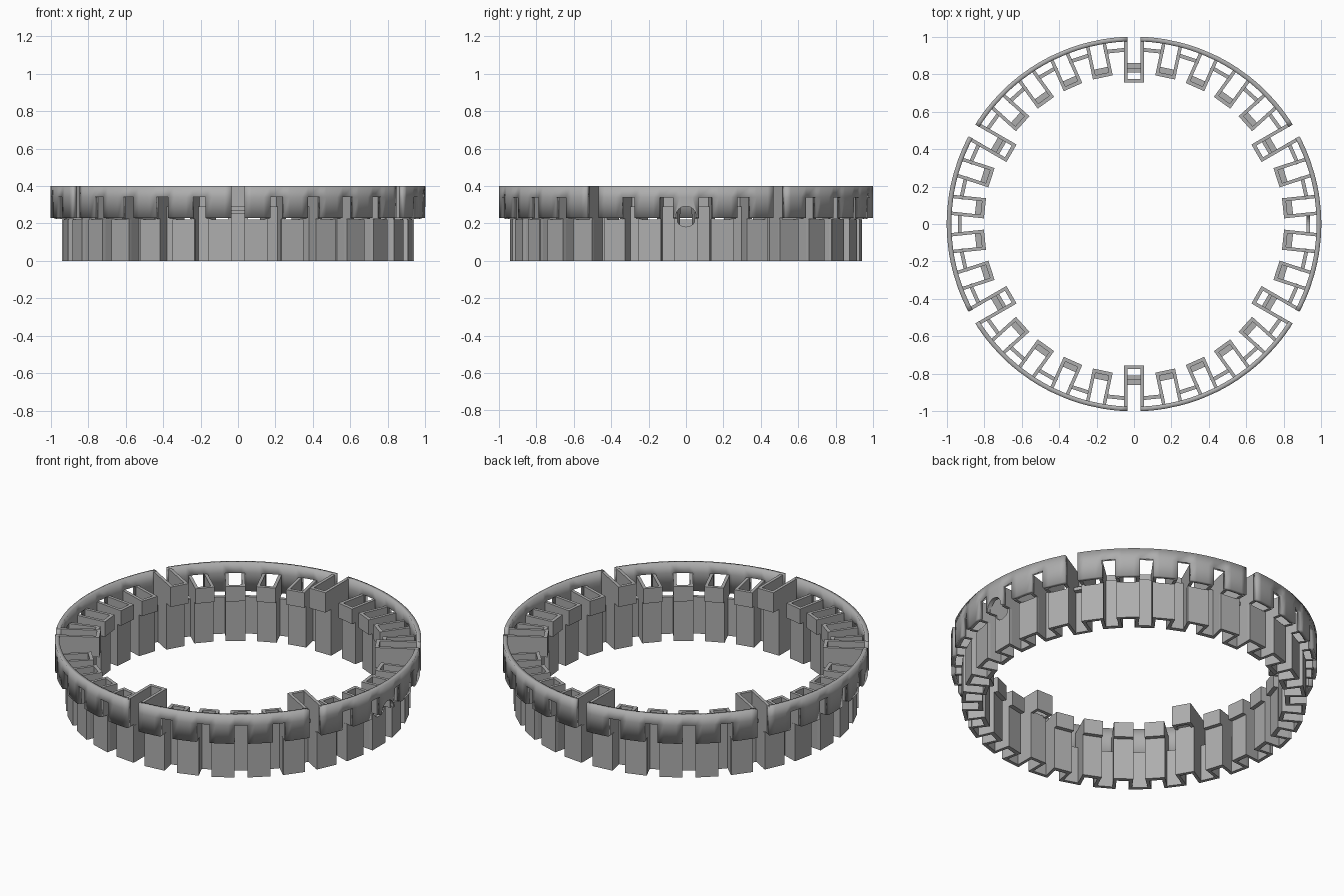
import bpy, bmesh, math
from mathutils import Matrix, Vector

if "Cube" in bpy.data.objects:
    bpy.data.objects.remove(bpy.data.objects["Cube"])

grey = bpy.data.materials.new("plain_grey")
grey.use_nodes = True
colour = (0.42, 0.42, 0.42, 1)
grey.diffuse_color = colour
grey.node_tree.nodes["Principled BSDF"].inputs["Base Color"].default_value = colour

PITCH = 12          # degrees between slots, every fifth one splits the ring
SLOT = 0.036        # half width of a slot
WALL = 0.018
RING_LOW, WINDOW_TOP, TOP = 0.23, 0.34, 0.40
slots = [(90 + PITCH * i, i % 5 == 0) for i in range(30)]


def make_object(name, bm):
    bmesh.ops.recalc_face_normals(bm, faces=bm.faces)
    mesh = bpy.data.meshes.new(name)
    bm.to_mesh(mesh)
    bm.free()
    mesh.materials.append(grey)
    ob = bpy.data.objects.new(name, mesh)
    bpy.context.collection.objects.link(ob)
    return ob


def extrude_profile(bm, profile, t0, t1, angle):
    """Radius/height outline, swept along the tangent, turned about z."""
    turn = Matrix.Rotation(math.radians(angle), 3, 'Z')
    face = bm.faces.new([bm.verts.new(turn @ Vector((r, t0, z))) for r, z in profile])
    new = bmesh.ops.extrude_face_region(bm, geom=[face])["geom"]
    shift = turn @ Vector((0, t1 - t0, 0))
    bmesh.ops.translate(bm, vec=shift, verts=[g for g in new if isinstance(g, bmesh.types.BMVert)])


def block(r0, r1, z0, z1):
    return [(r0, z0), (r1, z0), (r1, z1), (r0, z1)]


# Outer ring: curved skin with windows and six splits, thickened inward
bm = bmesh.new()
half = math.degrees(math.asin(SLOT))
for angle, split in slots:
    cuts = [-half, half] + [half + (PITCH - 2 * half) * k / 4 for k in range(1, 5)]
    for k, (a, b) in enumerate(zip(cuts, cuts[1:])):
        if k == 0 and split:
            continue
        bands = [(WINDOW_TOP, TOP)] if k == 0 else [(RING_LOW, WINDOW_TOP), (WINDOW_TOP, TOP)]
        for z0, z1 in bands:
            corners = [(a, z0), (b, z0), (b, z1), (a, z1)]
            bm.faces.new([bm.verts.new((math.cos(math.radians(angle + d)),
                                        math.sin(math.radians(angle + d)), z))
                          for d, z in corners])
bmesh.ops.remove_doubles(bm, verts=bm.verts, dist=0.0005)
mesh = bpy.data.meshes.new("outer_ring")
bm.to_mesh(mesh)
bm.free()
mesh.materials.append(grey)
ring = bpy.data.objects.new("outer_ring", mesh)
bpy.context.collection.objects.link(ring)
solid = ring.modifiers.new("thickness", 'SOLIDIFY')
solid.thickness = 0.025
solid.offset = -1

# Outer panels between the slots
bm = bmesh.new()
for angle, split in slots:
    extrude_profile(bm, block(0.92, 0.94, 0, 0.222), -0.062, 0.062, angle + PITCH / 2)
panels = make_object("outer_panels", bm)

# Side walls of each slot, stepped in radius
leg = [(0.825, 0), (0.937, 0), (0.937, 0.225), (0.98, 0.225),
       (0.98, 0.34), (0.80, 0.34), (0.80, 0.25), (0.825, 0.25)]
split_leg = [(0.81, 0), (0.937, 0), (0.937, RING_LOW), (0.995, RING_LOW),
             (0.995, TOP), (0.755, TOP), (0.755, 0.28), (0.81, 0.28)]
bm = bmesh.new()
for angle, split in slots:
    for side in (-1, 1):
        extrude_profile(bm, split_leg if split else leg,
                        side * SLOT, side * (SLOT + WALL), angle)
make_object("slot_walls", bm)

# Inner panels closing each slot, with a stepped lip on top
lip = [(0.825, 0), (0.85, 0), (0.85, 0.29), (0.82, 0.29),
       (0.82, 0.34), (0.80, 0.34), (0.80, 0.25), (0.825, 0.25)]
split_panel = [(0.81, 0), (0.83, 0), (0.83, 0.25), (0.86, 0.25),
               (0.86, 0.27), (0.83, 0.27), (0.83, 0.29), (0.81, 0.29)]
bm = bmesh.new()
for angle, split in slots:
    extrude_profile(bm, split_panel if split else lip, -SLOT, SLOT, angle)
    if split:
        extrude_profile(bm, block(0.755, 0.775, 0.28, TOP), -SLOT, SLOT, angle)
make_object("inner_panels", bm)

# Round hole through the +x side
bpy.ops.mesh.primitive_cylinder_add(vertices=32, radius=0.055, depth=0.2,
                                    location=(0.98, 0, 0.237), rotation=(0, math.pi / 2, 0))
cutter = bpy.context.object
cutter.name = "hole_cutter"
cutter.hide_render = True
cutter.hide_set(True)
for ob in (ring, panels):
    cut = ob.modifiers.new("hole", 'BOOLEAN')
    cut.operation = 'DIFFERENCE'
    cut.solver = 'EXACT'
    cut.object = cutter

# Smooth curved skin with sharp edges
bpy.ops.object.select_all(action='DESELECT')
ring.select_set(True)
bpy.context.view_layer.objects.active = ring
bpy.ops.object.shade_smooth_by_angle(angle=math.radians(30))
